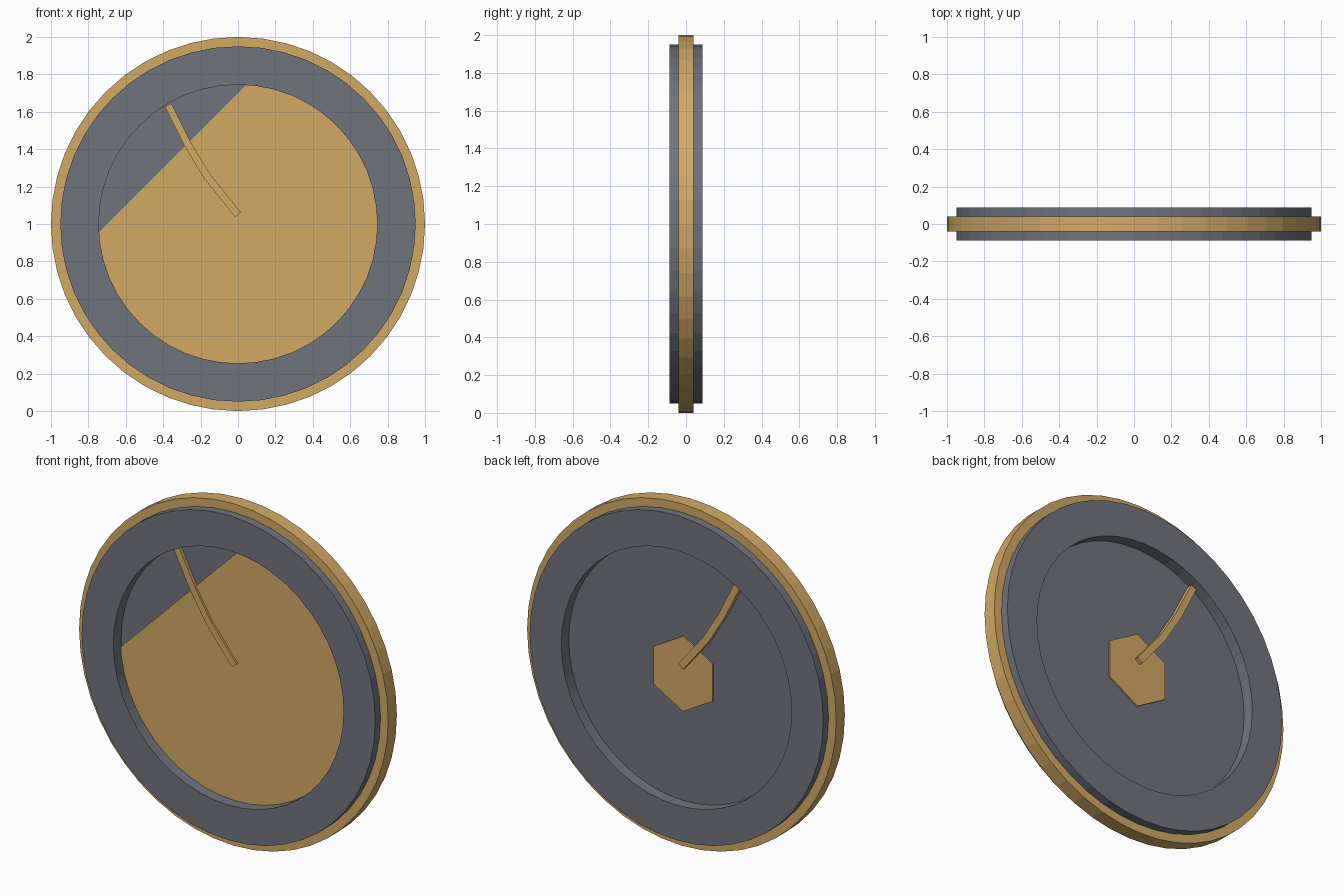
import bpy, bmesh
from math import cos, sin, pi
from mathutils import Vector

if "Cube" in bpy.data.objects:
    bpy.data.objects.remove(bpy.data.objects["Cube"])

CENTRE = 1.0  # height of the wheel axis


def make_material(name, rgb):
    mat = bpy.data.materials.new(name)
    mat.use_nodes = True
    mat.diffuse_color = (*rgb, 1)
    mat.node_tree.nodes["Principled BSDF"].inputs["Base Color"].default_value = (*rgb, 1)
    return mat


gold = make_material("gold", (0.65, 0.40, 0.13))
grey = make_material("slate grey", (0.165, 0.175, 0.20))


def finish(bm, name, mat):
    bmesh.ops.recalc_face_normals(bm, faces=bm.faces[:])
    mesh = bpy.data.meshes.new(name)
    bm.to_mesh(mesh)
    bm.free()
    mesh.materials.append(mat)
    obj = bpy.data.objects.new(name, mesh)
    obj.location.z = CENTRE
    bpy.context.collection.objects.link(obj)
    return obj


def circle(bm, radius, y, sides):
    return [bm.verts.new((radius * cos(pi / 2 + 2 * pi * i / sides), y,
                          radius * sin(pi / 2 + 2 * pi * i / sides))) for i in range(sides)]


def bridge(bm, a, b):
    for i in range(len(a)):
        j = (i + 1) % len(a)
        bm.faces.new((a[i], a[j], b[j], b[i]))


def ring(name, outer, inner, half, mat, sides=48):
    bm = bmesh.new()
    loops = [circle(bm, r, y, sides) for r, y in
             ((outer, -half), (outer, half), (inner, half), (inner, -half))]
    for k in range(4):
        bridge(bm, loops[k], loops[(k + 1) % 4])
    return finish(bm, name, mat)


def disc(name, radius, front, back, mat, sides=48, chord=None):
    bm = bmesh.new()
    a, b = circle(bm, radius, front, sides), circle(bm, radius, back, sides)
    bridge(bm, a, b)
    bm.faces.new(a)
    bm.faces.new(b)
    if chord is not None:  # slice off the upper corner along a diagonal
        cut = bmesh.ops.bisect_plane(bm, geom=bm.verts[:] + bm.edges[:] + bm.faces[:],
                                     plane_co=(0, 0, chord), plane_no=(-1, 0, 1), clear_outer=True)
        edges = [e for e in cut["geom_cut"] if isinstance(e, bmesh.types.BMEdge)]
        bmesh.ops.contextual_create(bm, geom=edges)
    return finish(bm, name, mat)


# Rim and raised border
ring("outer_rim", 1.0, 0.9, 0.04, gold)
ring("border_ring", 0.95, 0.745, 0.088, grey)

# Recessed centre: grey back plate, gold front plate, hexagonal hub plate behind
disc("centre_plate", 0.76, -0.016, 0.02, grey)
disc("front_plate", 0.75, -0.023, -0.005, gold, chord=0.70)
disc("hub_plate", 0.22, 0.0, 0.028, gold, sides=6)

# Curved bar passing through the plates
path = [Vector(p) for p in ((0, 0, 0.05), (-0.165, 0, 0.255), (-0.268, 0, 0.425), (-0.373, 0, 0.635))]
bm = bmesh.new()
sections = []
for i, p in enumerate(path):
    d = (path[min(i + 1, 3)] - path[max(i - 1, 0)]).normalized()
    side = Vector((d.z, 0, -d.x)) * 0.02
    sections.append([bm.verts.new(p + s * side + Vector((0, y, 0)))
                     for s, y in ((-1, -0.035), (1, -0.035), (1, 0.05), (-1, 0.05))])
for a, b in zip(sections, sections[1:]):
    bridge(bm, a, b)
bm.faces.new(sections[0])
bm.faces.new(sections[-1])
finish(bm, "curved_bar", gold)
